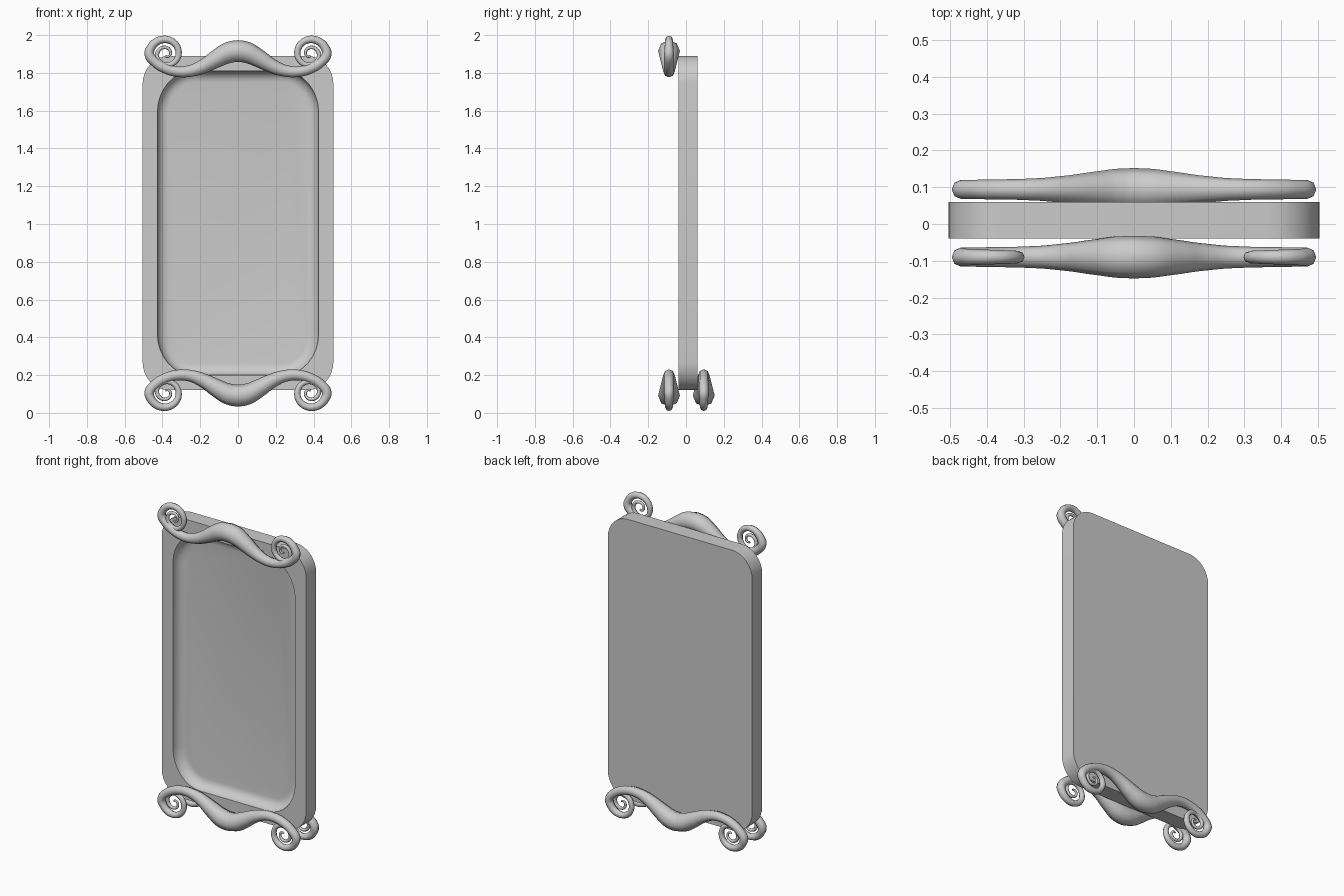
import bpy, bmesh, math

if "Cube" in bpy.data.objects:
    bpy.data.objects.remove(bpy.data.objects["Cube"])

ZC = 1.005  # mid height of the panel


def outline(hw, hh, rx, rz, n=8):
    """Rounded rectangle in x-z with elliptical corners."""
    pts = []
    for q, (sx, sz) in enumerate([(1, 1), (-1, 1), (-1, -1), (1, -1)]):
        for i in range(n + 1):
            a = math.pi / 2 * (q + i / n)
            pts.append((sx * (hw - rx) + rx * math.cos(a),
                        ZC + sz * (hh - rz) + rz * math.sin(a)))
    return pts


def smooth(obj, angle):
    bpy.ops.object.select_all(action='DESELECT')
    obj.select_set(True)
    bpy.context.view_layer.objects.active = obj
    bpy.ops.object.shade_smooth_by_angle(angle=math.radians(angle))


# panel with a dished recess in its front: stacked rings, capped at both ends
rings = [(0.06, outline(0.505, 0.885, 0.14, 0.15)),
         (-0.04, outline(0.505, 0.885, 0.14, 0.15))]
for i in range(6):
    t = math.pi / 2 * i / 5
    inset = 0.06 * (1 - math.cos(t))
    rings.append((-0.04 + 0.06 * math.sin(t),
                  outline(0.427 - inset, 0.805 - inset, 0.19 - inset, 0.22 - inset)))
bm = bmesh.new()
loops = [[bm.verts.new((x, y, z)) for x, z in pts] for y, pts in rings]
for a, b in zip(loops, loops[1:]):
    for i in range(len(a)):
        j = (i + 1) % len(a)
        bm.faces.new((a[i], a[j], b[j], b[i]))
bm.faces.new(loops[0])
bm.faces.new(loops[-1])
bmesh.ops.recalc_face_normals(bm, faces=bm.faces)
mesh = bpy.data.meshes.new("panel")
bm.to_mesh(mesh)
bm.free()
panel = bpy.data.objects.new("panel", mesh)
bpy.context.collection.objects.link(panel)
smooth(panel, 35)

# half of the scroll path: x, z, tube radius
half = [(0, 0.092, 0.058), (0.05, 0.100, 0.056), (0.11, 0.130, 0.048),
        (0.18, 0.170, 0.038), (0.25, 0.196, 0.031), (0.32, 0.200, 0.028),
        (0.39, 0.181, 0.027), (0.44, 0.149, 0.026)]
# spiral end, curling inwards
TURNS = 26
for i in range(TURNS + 1):
    t = i / TURNS
    a = -t * math.pi * 3.6
    r = 0.080 * (1 - t) ** 0.9 + 0.008
    half.append((0.382 + r * math.cos(a), 0.108 + r * math.sin(a),
                 0.026 - 0.021 * t ** 0.6))
path = [(-x, z, r) for x, z, r in reversed(half[1:])] + half


def scroll(name, y, flip):
    cu = bpy.data.curves.new(name, 'CURVE')
    cu.dimensions = '3D'
    cu.bevel_depth = 1.0
    cu.bevel_resolution = 2
    cu.use_fill_caps = True
    cu.resolution_u = 4
    sp = cu.splines.new('BEZIER')
    sp.bezier_points.add(len(path) - 1)
    for p, (x, z, r) in zip(sp.bezier_points, path):
        p.co = (x, y, 2.007 - z if flip else z)
        p.radius = r
        p.handle_left_type = p.handle_right_type = 'AUTO'
    tmp = bpy.data.objects.new(name + "_path", cu)
    bpy.context.collection.objects.link(tmp)
    bpy.context.view_layer.update()
    me = bpy.data.meshes.new_from_object(
        tmp.evaluated_get(bpy.context.evaluated_depsgraph_get()))
    bpy.data.objects.remove(tmp)
    obj = bpy.data.objects.new(name, me)
    bpy.context.collection.objects.link(obj)
    smooth(obj, 50)


# decorative scrolls: front top, and feet on both sides
scroll("top_scroll", -0.09, True)
scroll("front_foot_scroll", -0.09, False)
scroll("back_foot_scroll", 0.094, False)
